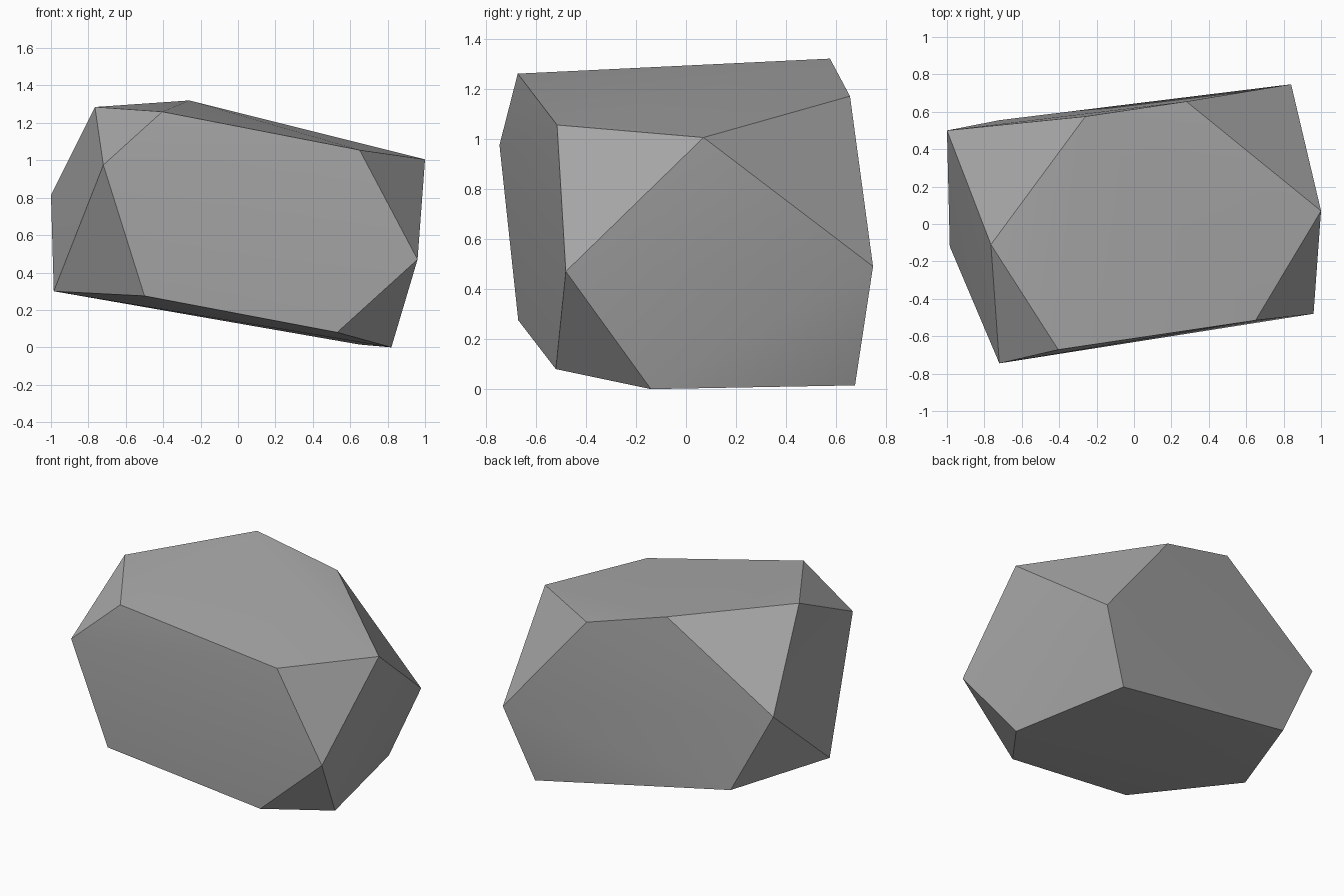
import bpy
import bmesh
from math import radians

default_cube = bpy.data.objects.get("Cube")
if default_cube:
    bpy.data.objects.remove(default_cube, do_unlink=True)

# Plain grey stone
stone = bpy.data.materials.new("stone_grey")
stone.use_nodes = True
grey = (0.4, 0.4, 0.4, 1)
stone.diffuse_color = grey
stone.node_tree.nodes["Principled BSDF"].inputs["Base Color"].default_value = grey

# Corner points of the block where its chipped corners meet the big faces
top_rim = [(-.26, .575, 1.32), (.28, .655, 1.17), (1, .07, 1.005),
           (.65, -.515, 1.055), (-.405, -.672, 1.26), (-.765, -.11, 1.285)]
middle = [(-1, .5, .815), (-.72, -.745, .975), (.96, -.48, .47), (.84, .747, .49)]
bottom_rim = [(-.985, -.12, .3), (-.5, -.67, .275), (.53, -.52, .08),
              (.82, -.14, 0), (.65, .675, .015), (-.72, .555, .27)]

# Wrap the points in a closed convex boulder
bm = bmesh.new()
for point in top_rim + middle + bottom_rim:
    bm.verts.new(point)
bmesh.ops.convex_hull(bm, input=bm.verts[:])
bmesh.ops.dissolve_limit(bm, angle_limit=radians(1),
                         verts=bm.verts[:], edges=bm.edges[:])
bmesh.ops.recalc_face_normals(bm, faces=bm.faces[:])
mesh = bpy.data.meshes.new("boulder")
bm.to_mesh(mesh)
bm.free()
mesh.materials.append(stone)

boulder = bpy.data.objects.new("boulder", mesh)
bpy.context.collection.objects.link(boulder)

# Soft shading inside each big face, crisp edges between faces
bpy.ops.object.select_all(action="DESELECT")
boulder.select_set(True)
bpy.context.view_layer.objects.active = boulder
bpy.ops.object.shade_smooth_by_angle(angle=radians(20))
